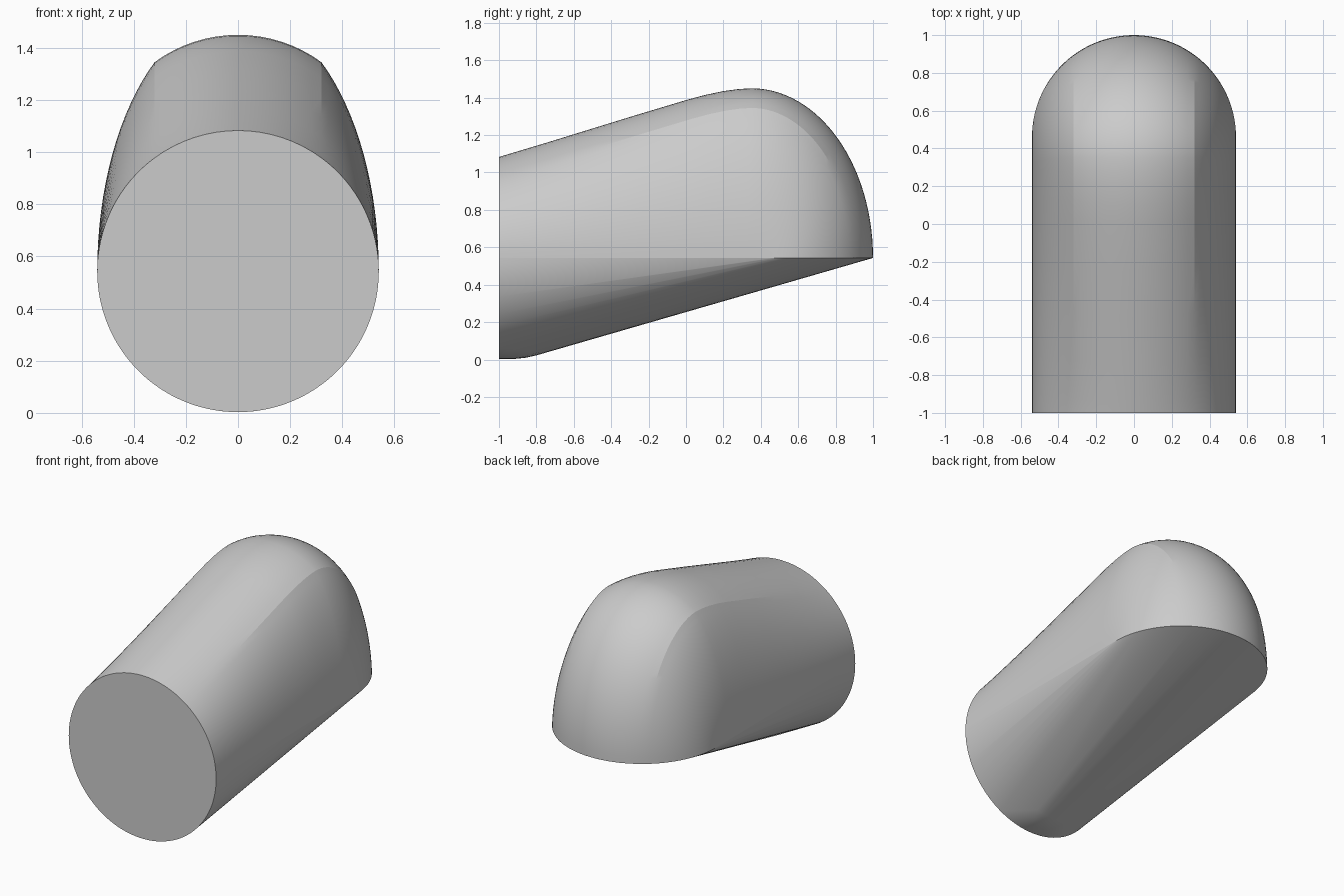
import bpy, bmesh, math
from mathutils import Vector

cube = bpy.data.objects.get("Cube")
if cube:
    bpy.data.objects.remove(cube, do_unlink=True)

R = 0.54                       # radius of the front face and the rounded back
SPRING = 0.543                 # height of the widest line
BACK = 0.46                    # centre of the rounded back
CREASE = math.asin(0.32 / R)   # angle where the crown meets the sides

grey = bpy.data.materials.new("plain_grey")
grey.use_nodes = True
grey.diffuse_color = (0.6, 0.6, 0.6, 1)
grey.node_tree.nodes["Principled BSDF"].inputs["Base Color"].default_value = (0.6, 0.6, 0.6, 1)

# Crown line in (y, z), paired with the y of the side line below it
profile = [(-1, 1.083), (-0.95, 1.098), (-0.75, 1.158), (-0.5, 1.235), (-0.25, 1.312),
           (0, 1.387), (0.1, 1.414), (0.2, 1.435), (0.28, 1.446)]
spring_y = [p[0] for p in profile]
N = 28
for i in range(N + 1):
    t = i / N
    a = t * math.pi / 2
    profile.append((0.35 + 0.65 * math.sin(a), SPRING + 0.907 * math.cos(a)))
    spring_y.append(0.32 + (BACK - 0.32) * t)


def section(i):
    """One rib: round crown arc, then elliptical sides down to the side line."""
    y, z = profile[i]
    last = len(profile) - 1
    a, b = profile[max(i - 1, 0)], profile[min(i + 1, last)]
    n = Vector((b[1] - a[1], a[0] - b[0])).normalized()
    if i == 0:
        n = Vector((0, -1))
    if i == last:
        n = Vector((-1, 0))
    p, s = Vector((y, z)), Vector((spring_y[i], SPRING))
    crease = p + n * R * (1 - math.cos(CREASE))
    angles = [CREASE + (math.pi / 2 - CREASE) * k / 16 for k in range(16, 0, -1)]
    angles = [-v for v in angles] + [CREASE * k / 8 for k in range(-8, 9)] + angles[::-1]
    pts = []
    for t in angles:
        if abs(t) <= CREASE + 1e-6:
            q = p + n * R * (1 - math.cos(t))
        else:
            q = s + (crease - s) * (math.cos(t) / math.cos(CREASE))
        pts.append((R * math.sin(t), q.x, q.y))
    return pts


def finish(bm, name):
    bmesh.ops.recalc_face_normals(bm, faces=bm.faces[:])
    mesh = bpy.data.meshes.new(name)
    bm.to_mesh(mesh)
    bm.free()
    mesh.materials.append(grey)
    ob = bpy.data.objects.new(name, mesh)
    bpy.context.collection.objects.link(ob)
    bpy.ops.object.select_all(action='DESELECT')
    ob.select_set(True)
    bpy.context.view_layer.objects.active = ob
    bpy.ops.object.shade_smooth_by_angle(angle=math.radians(12))
    return ob


# Upper shell: ribs bridged into a skin, closed by the front half disc
bm = bmesh.new()
ribs = [[bm.verts.new(c) for c in section(i)] for i in range(len(profile))]
for r0, r1 in zip(ribs, ribs[1:]):
    for k in range(len(r0) - 1):
        bm.faces.new((r0[k], r0[k + 1], r1[k + 1], r1[k]))
bm.faces.new(ribs[0])
finish(bm, "upper_shell")

# Lower shell: hull from the front half disc to the rounded back edge
bm = bmesh.new()
for i in range(65):
    a = math.pi * i / 64
    c, s = R * math.cos(a), R * math.sin(a)
    bm.verts.new((c, -1, SPRING - s))
    bm.verts.new((c, BACK + s, SPRING))
for y, z, w in ((-0.92, 0.003, 0.06), (-0.86, 0.009, 0.09), (-0.8, 0.022, 0.12)):
    for x in (-w, -w / 2, 0, w / 2, w):
        bm.verts.new((x, y, z + 0.9 * x * x))
res = bmesh.ops.convex_hull(bm, input=bm.verts[:])
junk = [g for g in res["geom_interior"] + res["geom_unused"] if isinstance(g, bmesh.types.BMVert)]
bmesh.ops.delete(bm, geom=list(set(junk)), context='VERTS')
bm.normal_update()
top = [f for f in bm.faces if all(abs(v.co.z - SPRING) < 1e-4 for v in f.verts)]
bmesh.ops.delete(bm, geom=top, context='FACES')
finish(bm, "lower_shell")
